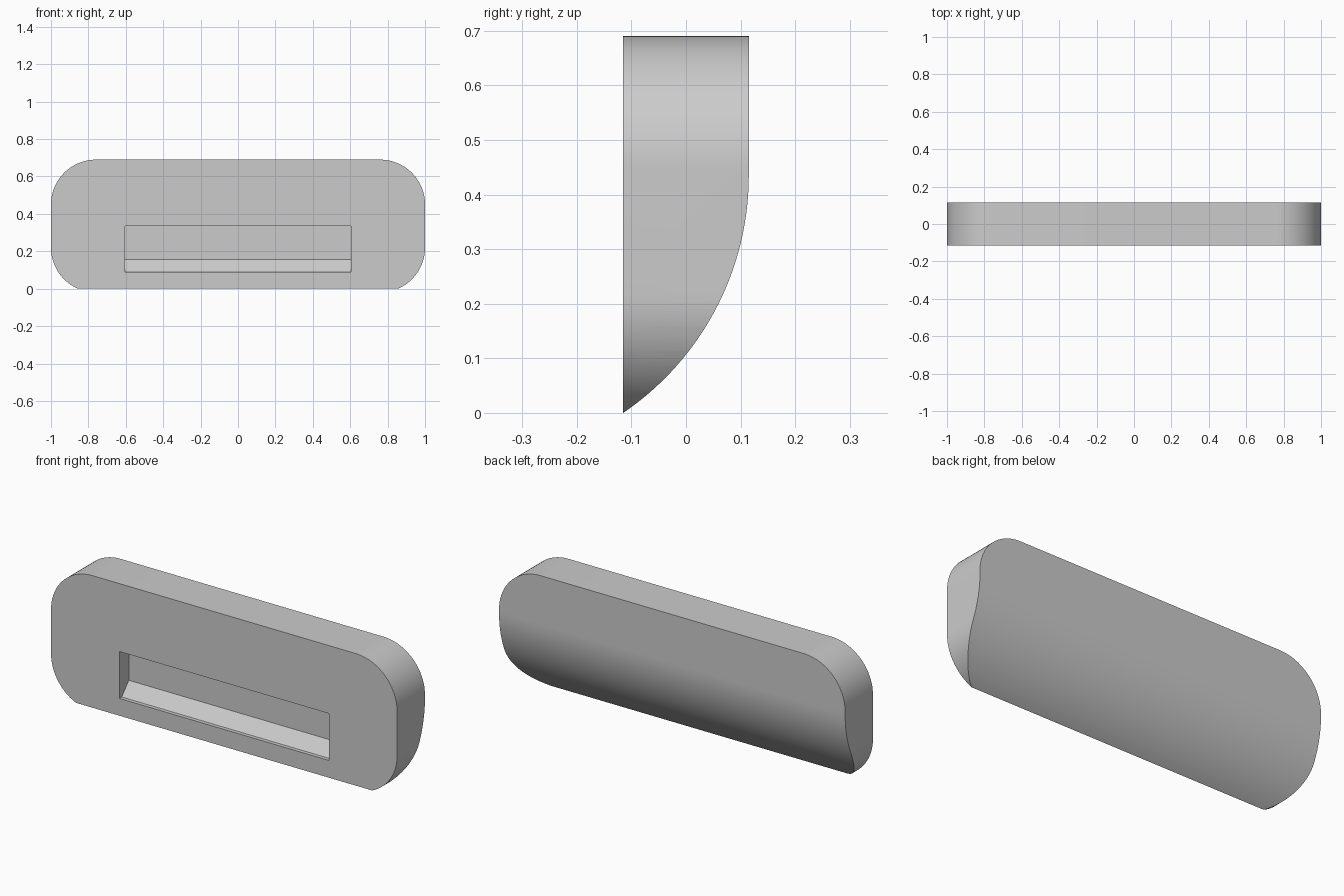
import bpy
import bmesh
from math import sin, cos, pi, asin
from mathutils import Vector

old = bpy.data.objects.get("Cube")
if old:
    bpy.data.objects.remove(old, do_unlink=True)

TOP, FRONT, BACK = 0.69, -0.115, 0.115


def arc(cx, cz, r, a0, a1, steps):
    return [(cx + r * cos(a0 + (a1 - a0) * i / steps),
             cz + r * sin(a0 + (a1 - a0) * i / steps)) for i in range(steps + 1)]


def prism(name, points, sweep):
    """Extrude a closed outline of 3D points along the sweep vector."""
    bm = bmesh.new()
    face = bm.faces.new([bm.verts.new(p) for p in points])
    ext = bmesh.ops.extrude_face_region(bm, geom=[face])
    verts = [g for g in ext["geom"] if isinstance(g, bmesh.types.BMVert)]
    bmesh.ops.translate(bm, verts=verts, vec=Vector(sweep))
    bmesh.ops.recalc_face_normals(bm, faces=bm.faces)
    mesh = bpy.data.meshes.new(name)
    bm.to_mesh(mesh)
    bm.free()
    obj = bpy.data.objects.new(name, mesh)
    bpy.context.collection.objects.link(obj)
    return obj


def carve(target, tool, operation):
    mod = target.modifiers.new("carve", "BOOLEAN")
    mod.operation = operation
    mod.solver = "EXACT"
    mod.object = tool
    bpy.context.view_layer.objects.active = target
    bpy.ops.object.modifier_apply(modifier=mod.name)
    bpy.data.objects.remove(tool, do_unlink=True)


# Front outline: rounded rectangle
r = 0.24
outline = []
for i, (cx, cz) in enumerate([(1 - r, TOP - r), (r - 1, TOP - r),
                              (r - 1, 0.22), (1 - r, 0.22)]):
    outline += arc(cx, cz, r, i * pi / 2, (i + 1) * pi / 2, 24)
body = prism("handle_body", [(x, -0.2, z) for x, z in outline], (0, 0.4, 0))

# Side profile: flat front, back curving down to a thin lower edge
bend_z = 0.435
depth = BACK - FRONT
R = (depth ** 2 + bend_z ** 2) / (2 * depth)
side = arc(BACK - R, bend_z, R, 0, -asin(bend_z / R), 40)
side[-1] = (FRONT, 0)
side += [(FRONT, 0.8), (BACK, 0.8)]
side_shape = prism("side_shape", [(-1.1, y, z) for y, z in side], (2.2, 0, 0))
carve(body, side_shape, "INTERSECT")

# Front recess with a small lip and a sloping floor
recess = [(-0.2, 0.09), (-0.095, 0.09), (-0.037, 0.155), (-0.037, 0.335), (-0.2, 0.335)]
slot = prism("recess_shape", [(-0.605, y, z) for y, z in recess], (1.21, 0, 0))
carve(body, slot, "DIFFERENCE")

# Material
grey = bpy.data.materials.new("light_grey")
grey.use_nodes = True
colour = (0.6, 0.6, 0.6, 1)
grey.diffuse_color = colour
grey.node_tree.nodes["Principled BSDF"].inputs["Base Color"].default_value = colour
body.data.materials.clear()
body.data.materials.append(grey)
for poly in body.data.polygons:
    poly.material_index = 0

# Shading
bpy.ops.object.select_all(action="DESELECT")
body.select_set(True)
bpy.context.view_layer.objects.active = body
bpy.ops.object.shade_smooth_by_angle(angle=pi / 7)
